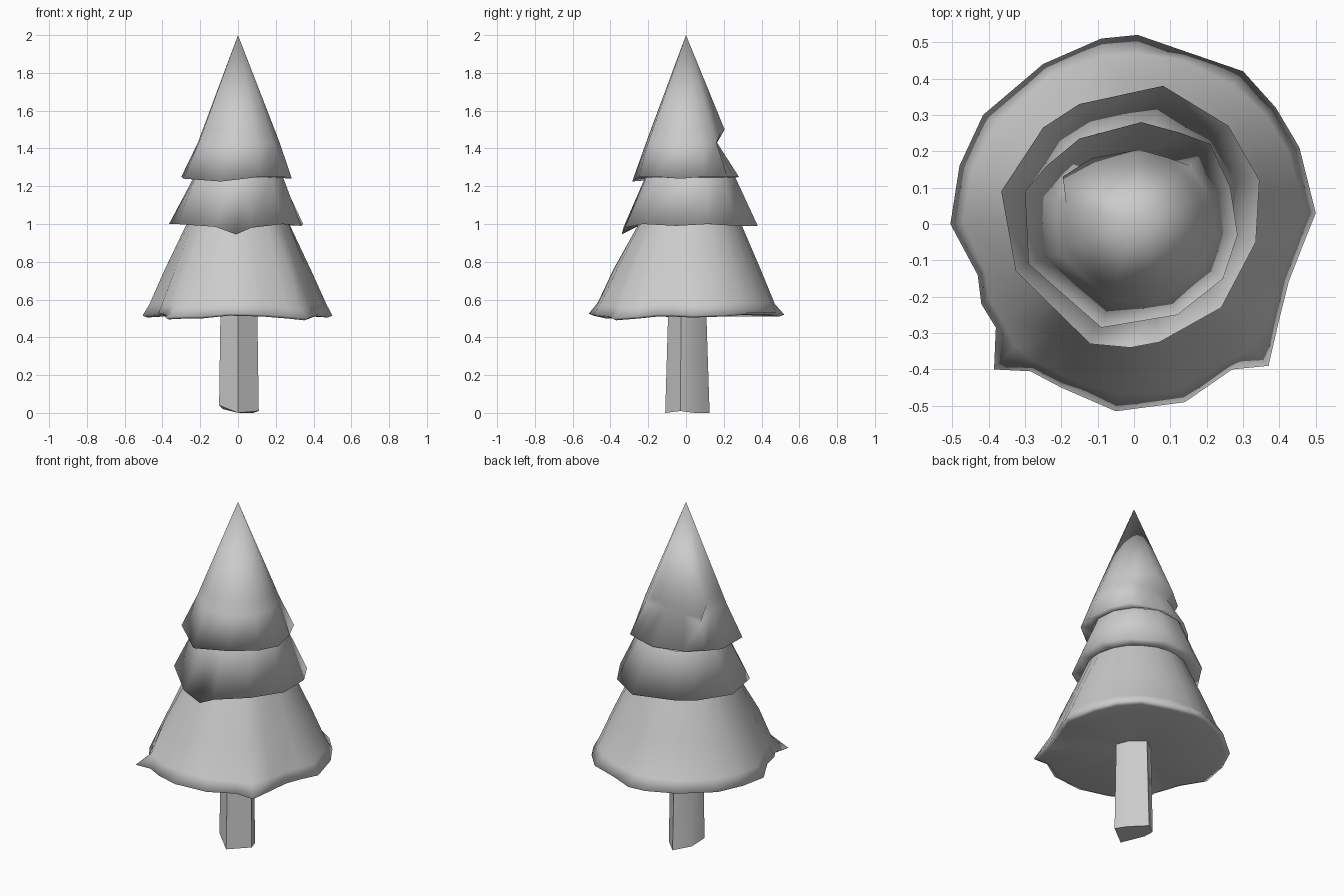
import bpy
import math

if "Cube" in bpy.data.objects:
    bpy.data.objects.remove(bpy.data.objects["Cube"])


def skin(name, rings, cap_bottom=False, angle=150):
    """Bridge a stack of equal-length rings, listed from the underside upwards.
    A ring of one point closes the stack as a tip."""
    verts, faces, starts = [], [], []
    for ring in rings:
        starts.append(len(verts))
        verts += ring
    for k in range(len(rings) - 1):
        n, a, b = len(rings[k]), starts[k], starts[k + 1]
        for i in range(n):
            j = (i + 1) % n
            if len(rings[k + 1]) == 1:
                faces.append((a + i, a + j, b))
            else:
                faces.append((a + i, a + j, b + j, b + i))
    if cap_bottom:
        faces.append(tuple(reversed(range(len(rings[0])))))
    mesh = bpy.data.meshes.new(name)
    mesh.from_pydata(verts, [], faces)
    mesh.update()
    obj = bpy.data.objects.new(name, mesh)
    bpy.context.collection.objects.link(obj)
    bpy.context.view_layer.objects.active = obj
    obj.select_set(True)
    bpy.ops.object.shade_smooth_by_angle(angle=math.radians(angle))
    obj.select_set(False)
    return obj


def circle(rim, r, z, cy=0.0):
    """Ring of constant radius whose points follow the rim's directions."""
    out = []
    for x, y, _ in rim:
        a = math.atan2(y, x)
        out.append((r * math.cos(a), cy + r * math.sin(a), z))
    return out


def blend(low, high, t, limit=9.0):
    """Ring part-way between two rings, with an optional cap on the radius."""
    out = []
    for p, q in zip(low, high):
        x, y, z = (u + (v - u) * t for u, v in zip(p, q))
        s = min(1.0, limit / math.hypot(x, y))
        out.append((x * s, y * s, z))
    return out


# Trunk, with a chipped foot
foot = [(-0.10, -0.03, 0.04), (0.0, -0.11, 0.0), (0.11, -0.03, 0.01),
        (0.08, 0.045, 0.0), (0.0, 0.125, 0.0), (-0.08, 0.06, 0.02)]
skin("trunk", [foot, [(x * 0.93, y * 0.86, 0.53) for x, y, _ in foot]],
     cap_bottom=True, angle=65)

# Lower branches: ragged skirt whose corners flare out
rim = [(0.50, 0.03, .515), (0.455, 0.21, .52), (0.39, 0.32, .53), (0.30, 0.42, .53),
       (0.14, 0.475, .53), (0.01, 0.52, .52), (-0.09, 0.51, .52), (-0.25, 0.44, .52),
       (-0.415, 0.30, .52), (-0.48, 0.16, .52), (-0.505, 0.0, .515), (-0.43, -0.14, .52),
       (-0.42, -0.22, .53), (-0.38, -0.285, .52), (-0.385, -0.40, .505),
       (-0.285, -0.405, .51), (-0.20, -0.45, .51), (-0.05, -0.515, .525),
       (0.14, -0.49, .52), (0.27, -0.40, .51), (0.37, -0.39, .50), (0.40, -0.26, .51),
       (0.425, -0.16, .52), (0.46, -0.07, .52)]
top = circle(rim, 0.272, 1.0, 0.02)
under = [(x * 0.95, y * 0.95, z - 0.01) for x, y, z in rim]
skin("lower_branches", [circle(rim, 0.08, 0.53), under, rim,
                        blend(rim, top, 0.12, 0.47), blend(rim, top, 0.5, 0.395), top])

# Middle branches
rim = [(0.345, 0.12, 1.0), (0.26, 0.27, .99), (0.08, 0.38, .99), (-0.15, 0.33, 1.0),
       (-0.25, 0.265, 1.0), (-0.365, 0.09, 1.0), (-0.325, -0.13, 1.0),
       (-0.12, -0.33, .985), (-0.01, -0.34, .945), (0.07, -0.325, .98),
       (0.24, -0.23, 1.0), (0.335, -0.05, .99)]
top = circle(rim, 0.242, 1.245, 0.025)
skin("middle_branches", [circle(rim, 0.265, 1.0, 0.02), rim, top])

# Top branches: a cone with an overhanging lip on its back
rim = [(0.285, -0.03, 1.24), (0.265, 0.10, 1.25), (0.21, 0.22, 1.25), (0.13, 0.25, 1.25),
       (0.02, 0.28, 1.25), (-0.15, 0.235, 1.25), (-0.24, 0.16, 1.25),
       (-0.30, 0.09, 1.25), (-0.29, -0.11, 1.24), (-0.09, -0.285, 1.225),
       (0.12, -0.25, 1.25), (0.245, -0.15, 1.25)]
# Lip profile by rim point: radius and height below the lip, then at the lip
notch = {3: (0.18, 1.43, 0.205, 1.48), 4: (0.165, 1.43, 0.205, 1.50),
         5: (0.18, 1.42, 0.215, 1.46), 6: (0.215, 1.38, 0.235, 1.42)}
tuck, lip = [], []
for i, (x, y, _) in enumerate(rim):
    d = math.hypot(x, y)
    r1, z1, r2, z2 = notch.get(i, (0.222, 1.43, 0.195, 1.50))
    tuck.append((x / d * r1, y / d * r1, z1))
    lip.append((x / d * r2, y / d * r2, z2))
skin("top_branches", [circle(rim, 0.24, 1.245, 0.025), rim, tuck, lip,
                      [(0.0, 0.0, 2.0)]])
